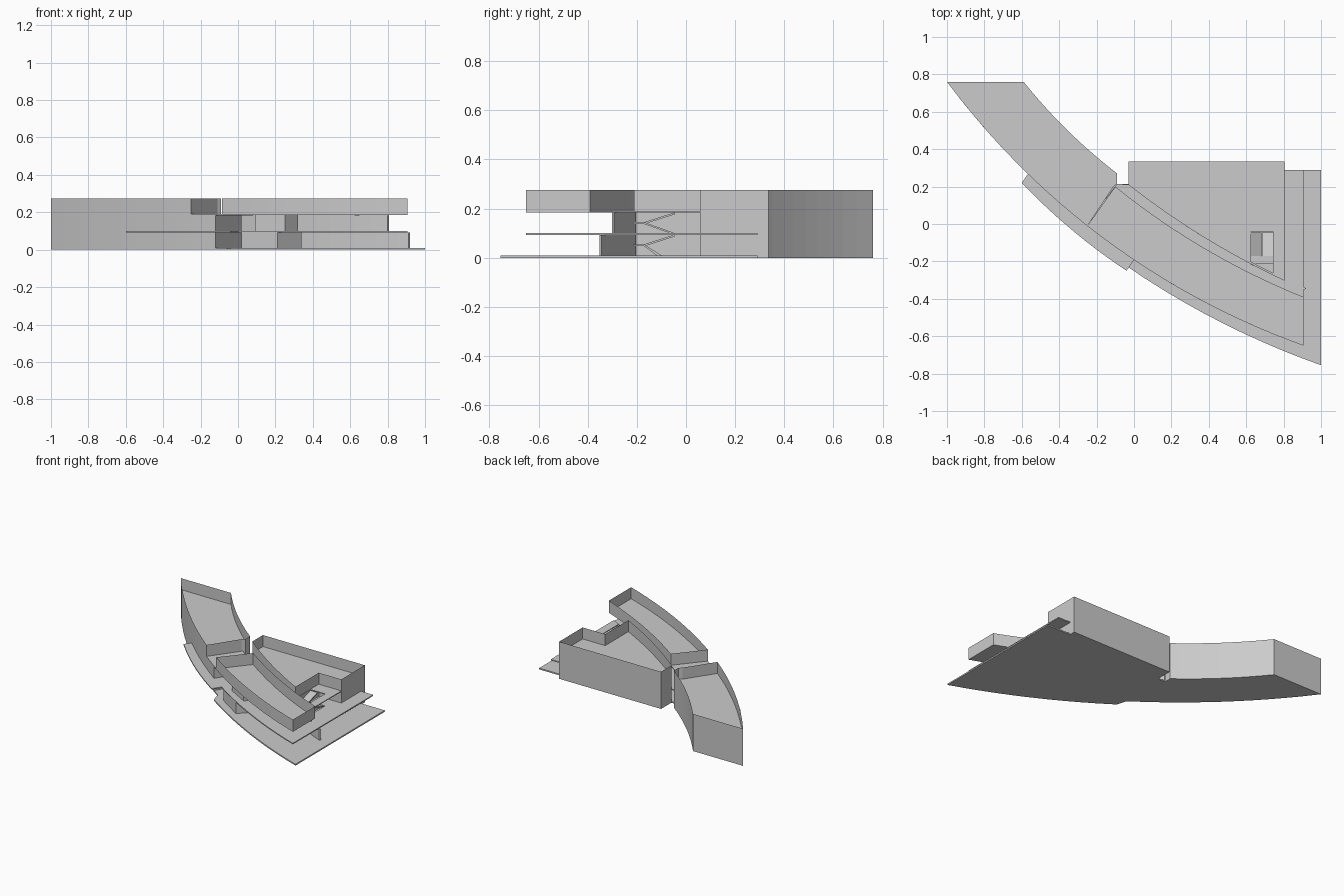
import bpy, bmesh, math

if "Cube" in bpy.data.objects:
    bpy.data.objects.remove(bpy.data.objects["Cube"])

TOP, ROOF, MID = 0.275, 0.19, 0.10


def curve(p, q, r):
    """Lower side of the circle through three plan points, as y = f(x)."""
    (ax, ay), (bx, by), (cx, cy) = p, q, r
    d = 2 * (ax * (by - cy) + bx * (cy - ay) + cx * (ay - by))
    a, b, c = ax * ax + ay * ay, bx * bx + by * by, cx * cx + cy * cy
    ux = (a * (by - cy) + b * (cy - ay) + c * (ay - by)) / d
    uy = (a * (cx - bx) + b * (ax - cx) + c * (bx - ax)) / d
    rad = math.hypot(ax - ux, ay - uy)
    return lambda x: uy - math.sqrt(max(rad * rad - (x - ux) ** 2, 0))


def pts(f, x0, x1, n=10):
    xs = [x0 + (x1 - x0) * i / n for i in range(n + 1)]
    return [(x, f(x)) for x in xs]


def finish(name, bm):
    bmesh.ops.recalc_face_normals(bm, faces=bm.faces)
    me = bpy.data.meshes.new(name)
    bm.to_mesh(me)
    bm.free()
    ob = bpy.data.objects.new(name, me)
    bpy.context.collection.objects.link(ob)
    return ob


def prism(name, outline, z0, z1, floor=None):
    """Closed slab, or an open-topped tray when a floor height is given."""
    bm = bmesh.new()
    lo = [bm.verts.new((x, y, z0)) for x, y in outline]
    hi = [bm.verts.new((x, y, z1)) for x, y in outline]
    n = len(lo)
    for i in range(n):
        j = (i + 1) % n
        bm.faces.new((lo[i], lo[j], hi[j], hi[i]))
    bm.faces.new(lo[::-1])
    if floor is None:
        bm.faces.new(hi)
    else:
        bm.faces.new([bm.verts.new((x, y, floor)) for x, y in outline])
    return finish(name, bm)


def wall(name, line, z0, z1, t=0.008):
    """Thin upright wall following a plan line."""
    return prism(name, line + [(x + t, y + t) for x, y in reversed(line)], z0, z1)


def stair_part(name, profile, x0, x1):
    """Extrude a y-z profile across x."""
    bm = bmesh.new()
    f = bm.faces.new([bm.verts.new((x0, y, z)) for y, z in profile])
    ext = bmesh.ops.extrude_face_region(bm, geom=[f])
    vs = [g for g in ext["geom"] if isinstance(g, bmesh.types.BMVert)]
    bmesh.ops.translate(bm, verts=vs, vec=(x1 - x0, 0, 0))
    return finish(name, bm)


# Plan curves
outer = curve((-1, 0.76), (-0.09, -0.13), (0.905, -0.65))
wing_in = curve((-0.59, 0.76), (-0.355, 0.5), (-0.09, 0.27))
bar_in = curve((-0.10, 0.20), (0.379, -0.131), (0.905, -0.39))
rear = curve((-0.03, 0.21), (0.285, -0.015), (0.92, -0.355))
plinth = curve((-0.04, -0.225), (0.466, -0.526), (1, -0.755))
terrace = curve((-0.60, 0.22), (-0.34, -0.025), (-0.04, -0.25))

# Ground slab
prism("ground_slab",
      pts(outer, -1, -0.06) + pts(plinth, -0.04, 1)
      + [(1, 0.29), (0.805, 0.29), (0.805, 0.335), (-0.03, 0.335), (-0.03, 0.215), (-0.09, 0.215)]
      + pts(wing_in, -0.09, -0.59), 0, 0.01)

# Curved wing with parapet
prism("curved_wing",
      pts(outer, -1, -0.25) + [(-0.11, 0.20), (-0.09, 0.215)] + pts(wing_in, -0.09, -0.59),
      0, TOP, ROOF)

# Lower mass beside the wing, under the open roof
prism("lower_mass", pts(outer, -0.25, -0.12, 4) + pts(bar_in, 0.02, -0.10, 4), 0.01, ROOF - 0.004)

# Roof link between wing and front bar
prism("roof_link", pts(outer, -0.25, -0.085, 4) + pts(bar_in, 0.08, -0.10, 4), 0.183, ROOF)

# Raised front bar with parapet
prism("front_bar", pts(outer, -0.085, 0.905, 12) + pts(bar_in, 0.905, 0.08, 12), 0.185, TOP, ROOF)

# Rear block with straight back and parapet
prism("rear_block",
      pts(rear, -0.03, 0.62, 10) + [(0.62, 0.06), (0.805, 0.06), (0.805, 0.335), (-0.03, 0.335)],
      0, TOP, ROOF)

# Intermediate slab and low roof over the stair hall
mid_slab = prism("middle_slab",
                 [(-0.567, outer(-0.567))] + pts(terrace, -0.60, -0.04) + pts(outer, 0, 0.905)
                 + [(0.905, 0.29), (0.80, 0.29), (0.80, 0.06), (0.61, 0.06)]
                 + pts(rear, 0.61, -0.03) + [(-0.09, 0.215)] + [(-0.25, outer(-0.25) + 0.02)],
                 0.092, MID)
hall_roof = prism("stair_hall_roof", pts(rear, 0.62, 0.805, 4) + [(0.805, 0.06), (0.62, 0.06)], 0.184, ROOF)

# Stairwell openings
cutter = prism("stairwell_cutter", [(0.625, -0.215), (0.742, -0.27), (0.742, -0.04), (0.625, -0.04)], 0.05, 0.24)
cutter.hide_render = True
cutter.hide_viewport = True
for ob in (mid_slab, hall_roof):
    m = ob.modifiers.new("stairwell", "BOOLEAN")
    m.operation, m.object, m.solver = "DIFFERENCE", cutter, "EXACT"

# Two storeys of dog-leg stairs
for k, z in enumerate((0.01, MID)):
    up, low, half, t = z + 0.085, z, z + 0.045, 0.008
    end = -0.10 if k == 0 else -0.045
    stair_part(f"lower_flight_{k}", [(end, low), (-0.17, half), (-0.17, half - t), (end - 0.02, low)], 0.685, 0.742)
    stair_part(f"upper_flight_{k}", [(-0.045, up), (-0.17, half), (-0.17, half - t), (-0.045, up - t)], 0.625, 0.682)
    stair_part(f"landing_{k}", [(-0.17, half), (-0.215, half), (-0.215, half - t), (-0.17, half - t)], 0.625, 0.742)

# Curtain walls continuing the rear curve
wall("ground_curtain_wall", pts(rear, 0.62, 0.912, 5), 0.01, 0.092)
wall("upper_curtain_wall", pts(rear, 0.62, 0.80, 4), MID, 0.184)

# Rooms under the front bar
prism("ground_room", [(0.02, -0.20), (0.21, -0.325), (0.34, -0.20), (0.14, -0.08)], 0.01, 0.092)
prism("upper_room", [(0.09, -0.20), (0.25, -0.29), (0.32, -0.21), (0.16, -0.11)], MID, 0.185)
